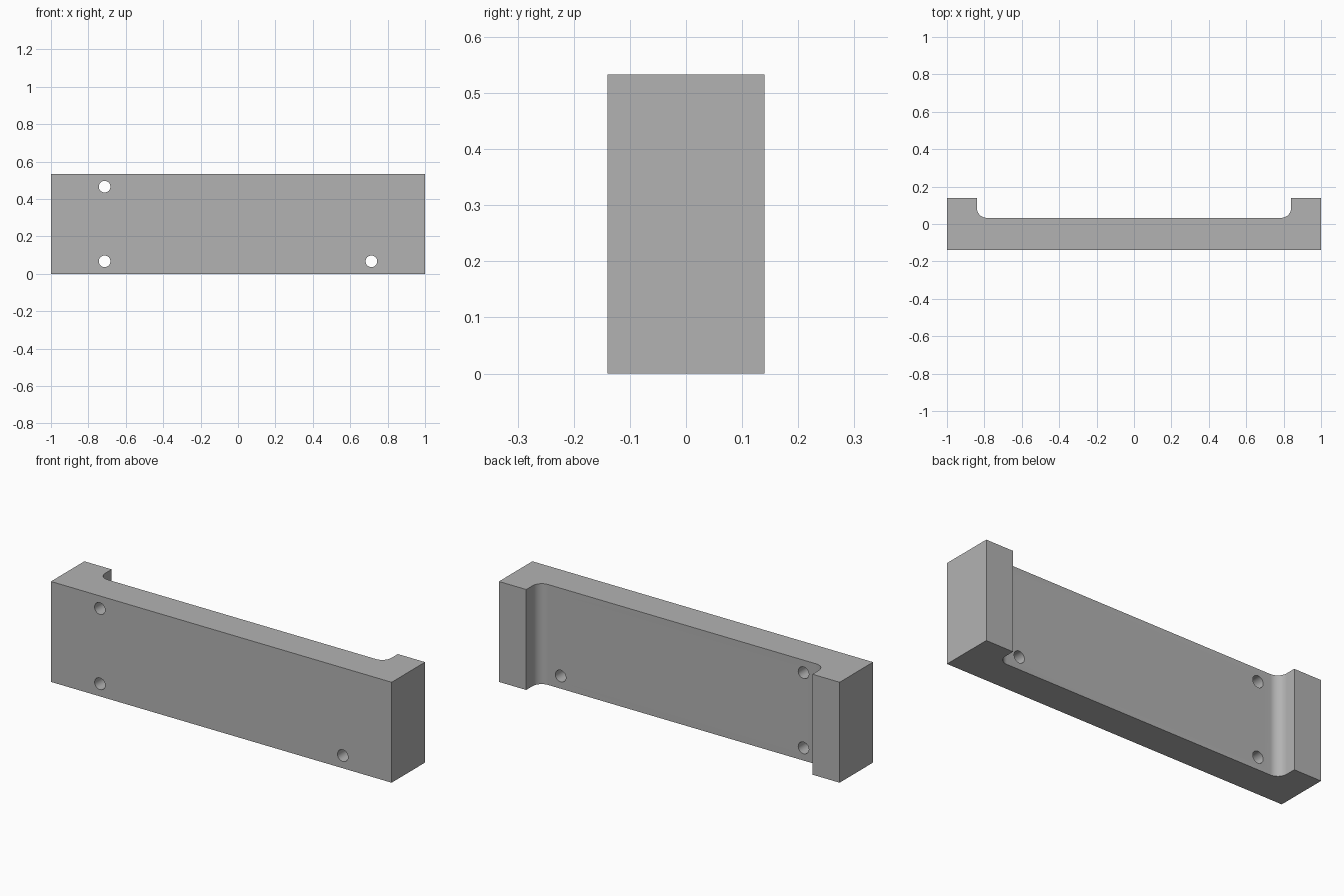
import bpy, bmesh
from math import sin, cos, pi

cube = bpy.data.objects.get("Cube")
if cube:
    bpy.data.objects.remove(cube, do_unlink=True)

HEIGHT, DEPTH = 0.533, 0.14
RECESS_X, RECESS_Y, FILLET = 0.84, 0.033, 0.053
HOLE_X, HOLE_INSET, HOLE_R = 0.713, 0.067, 0.031

grey = bpy.data.materials.new("plain grey")
grey.use_nodes = True
colour = (0.45, 0.45, 0.45, 1)
grey.diffuse_color = colour
grey.node_tree.nodes["Principled BSDF"].inputs["Base Color"].default_value = colour


def link_mesh(name, bm):
    mesh = bpy.data.meshes.new(name)
    bmesh.ops.recalc_face_normals(bm, faces=bm.faces)
    bm.to_mesh(mesh)
    bm.free()
    mesh.materials.append(grey)
    obj = bpy.data.objects.new(name, mesh)
    bpy.context.collection.objects.link(obj)
    return obj


# Channel-shaped bracket: half outline with a filleted recess, mirrored
steps = 12
half = [(1, -DEPTH), (1, DEPTH), (RECESS_X, DEPTH)]
for i in range(steps + 1):
    a = i / steps * pi / 2
    half.append((RECESS_X - FILLET + FILLET * cos(a),
                 RECESS_Y + FILLET - FILLET * sin(a)))
outline = half + [(-x, y) for x, y in reversed(half)]

bm = bmesh.new()
base = bm.faces.new([bm.verts.new((x, y, 0)) for x, y in outline])
top = bmesh.ops.extrude_face_region(bm, geom=[base])["geom"]
bmesh.ops.translate(bm, vec=(0, 0, HEIGHT),
                    verts=[v for v in top if isinstance(v, bmesh.types.BMVert)])
bracket = link_mesh("mounting_bracket", bm)

# Four screw holes through the web
bm = bmesh.new()
for x in (-HOLE_X, HOLE_X):
    for z in (HOLE_INSET, HEIGHT - HOLE_INSET):
        hole = bmesh.ops.create_cone(bm, cap_ends=True, segments=32,
                                     radius1=HOLE_R, radius2=HOLE_R, depth=1)["verts"]
        for v in hole:
            v.co = (v.co.x + x, v.co.z, v.co.y + z)
cutter = link_mesh("hole_cutter", bm)
cutter.hide_render = True

cut = bracket.modifiers.new("screw_holes", "BOOLEAN")
cut.operation, cut.solver, cut.object = "DIFFERENCE", "EXACT", cutter
bpy.ops.object.select_all(action="DESELECT")
bpy.context.view_layer.objects.active = bracket
bracket.select_set(True)
bpy.ops.object.modifier_apply(modifier=cut.name)
bpy.data.objects.remove(cutter, do_unlink=True)
bpy.ops.object.shade_smooth_by_angle(angle=pi / 6)
